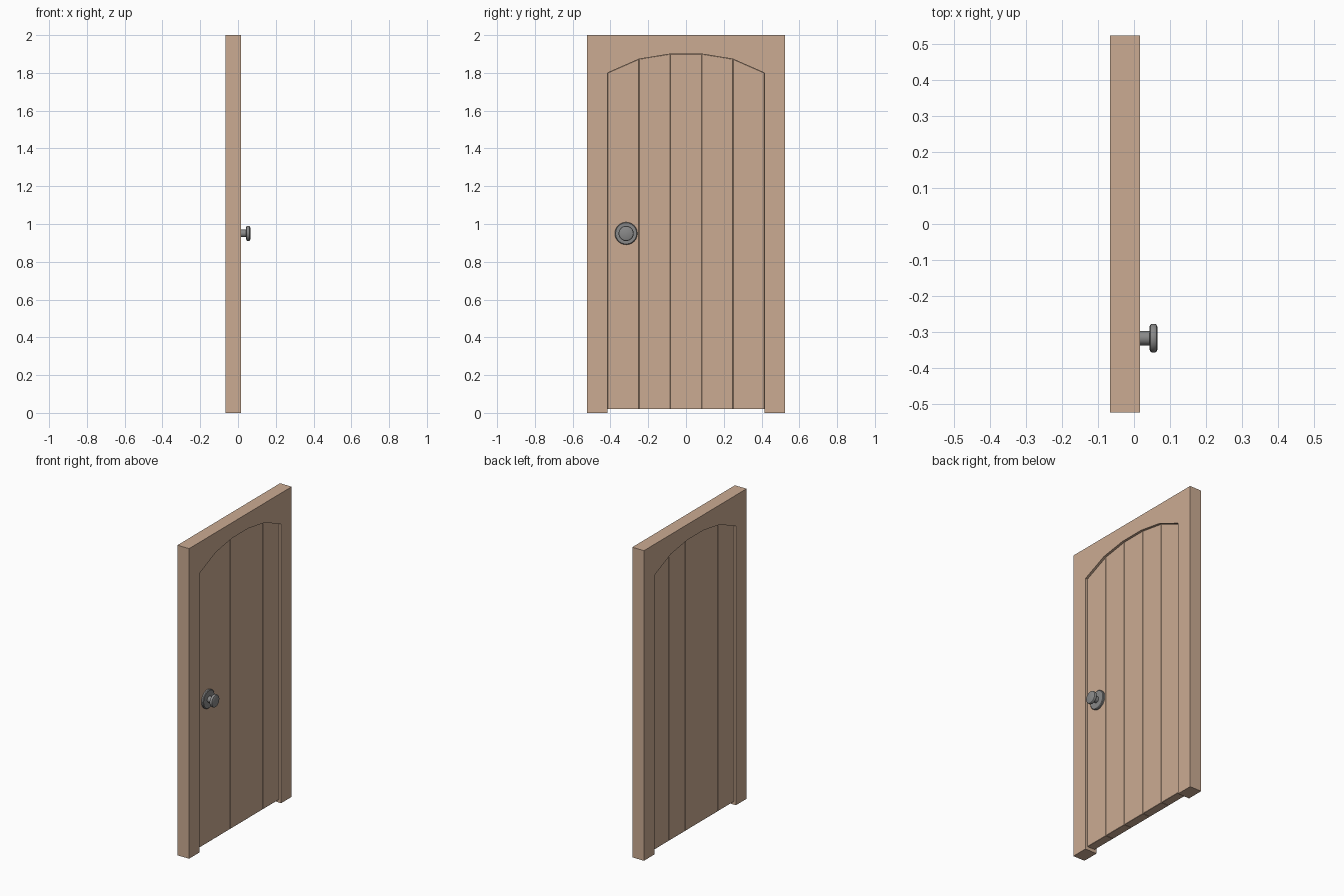
import bpy, bmesh
from math import cos, sin, tau

cube = bpy.data.objects.get("Cube")
if cube:
    bpy.data.objects.remove(cube, do_unlink=True)


def material(name, rgb):
    m = bpy.data.materials.new(name)
    m.use_nodes = True
    m.diffuse_color = (*rgb, 1)
    bsdf = next(n for n in m.node_tree.nodes if n.type == 'BSDF_PRINCIPLED')
    bsdf.inputs["Base Color"].default_value = (*rgb, 1)
    return m


wood = material("tan wood", (0.60, 0.41, 0.29))
metal = material("grey metal", (0.25, 0.25, 0.25))


def add_object(name, bm, mat):
    bmesh.ops.recalc_face_normals(bm, faces=bm.faces)
    mesh = bpy.data.meshes.new(name)
    bm.to_mesh(mesh)
    bm.free()
    mesh.materials.append(mat)
    ob = bpy.data.objects.new(name, mesh)
    bpy.context.collection.objects.link(ob)
    return ob


def prism(name, outline, x0, x1, mat):
    """Extrude a (y, z) outline along x."""
    bm = bmesh.new()
    face = bm.faces.new([bm.verts.new((x0, y, z)) for y, z in outline])
    ext = bmesh.ops.extrude_face_region(bm, geom=[face])
    verts = [v for v in ext["geom"] if isinstance(v, bmesh.types.BMVert)]
    bmesh.ops.translate(bm, verts=verts, vec=(x1 - x0, 0, 0))
    return add_object(name, bm, mat)


def lathe(name, profile, y, z, mat, sides=24):
    """Spin an (x, radius) profile round an axis along x, with capped ends."""
    bm = bmesh.new()
    rings = [[bm.verts.new((x, y + r * cos(tau * i / sides), z + r * sin(tau * i / sides)))
              for i in range(sides)] for x, r in profile]
    for a, b in zip(rings, rings[1:]):
        for i in range(sides):
            j = (i + 1) % sides
            bm.faces.new((a[i], a[j], b[j], b[i]))
    bm.faces.new(rings[0])
    bm.faces.new(rings[-1])
    ob = add_object(name, bm, mat)
    bpy.ops.object.select_all(action='DESELECT')
    ob.select_set(True)
    bpy.context.view_layer.objects.active = ob
    bpy.ops.object.shade_smooth_by_angle(angle=0.6)
    return ob


# Arch line shared by the frame opening and the plank tops
half = [(0.083, 1.90), (0.249, 1.873), (0.415, 1.80)]
arch = [(-y, z) for y, z in reversed(half)] + half

# Frame: a slab with an arched opening
W = 0.523
frame = [(-W, 0), (-W, 2), (W, 2), (W, 0), (0.415, 0)] + arch[::-1] + [(-0.415, 0)]
prism("door_frame", frame, -0.066, 0.017, wood)

# Door leaf: five planks with fine chamfers making the seams
for n, ((y0, z0), (y1, z1)) in enumerate(zip(arch, arch[1:]), 1):
    plank = prism(f"door_plank_{n}", [(y0, 0.02), (y0, z0), (y1, z1), (y1, 0.02)],
                  -0.052, 0.003, wood)
    bevel = plank.modifiers.new("seam chamfer", 'BEVEL')
    bevel.width = 0.0015
    bevel.segments = 1

# Handle: backplate, stem and rounded knob
KY, KZ = -0.317, 0.95
lathe("handle_backplate", [(0.002, 0.06), (0.012, 0.06), (0.016, 0.056)], KY, KZ, metal)
lathe("handle_stem", [(0.002, 0.02), (0.045, 0.02)], KY, KZ, metal)
lathe("handle_knob", [(0.043, 0.032), (0.046, 0.038), (0.050, 0.04),
                      (0.058, 0.04), (0.062, 0.038), (0.065, 0.032)], KY, KZ, metal)
